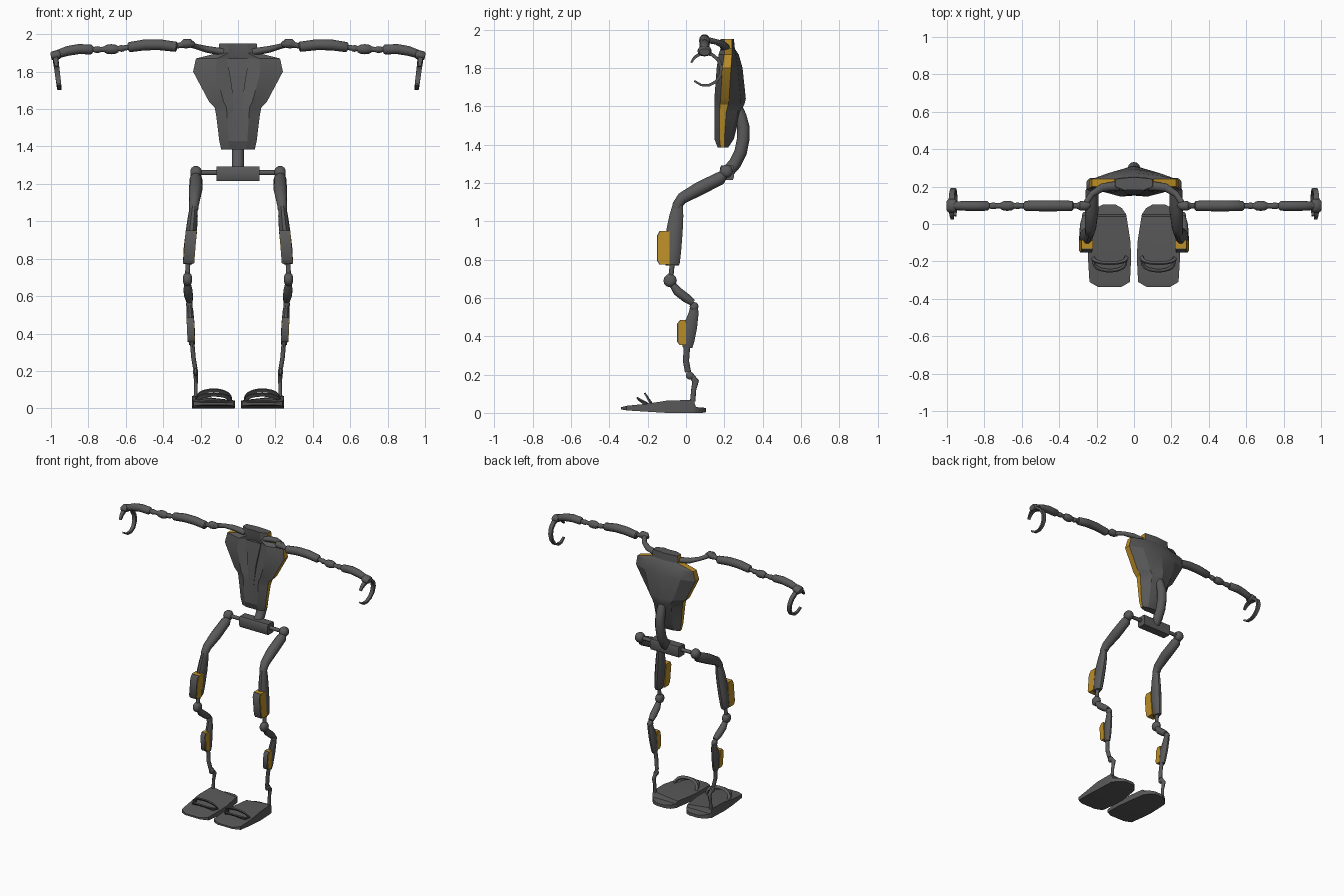
import bpy, bmesh, math
from mathutils import Vector

V = Vector


def material(name, color):
    m = bpy.data.materials.new(name)
    m.diffuse_color = color
    return m


GREY = material("dark_grey", (0.1, 0.1, 0.1, 1))
ORANGE = material("orange_trim", (0.5, 0.27, 0.02, 1))


def loft(name, rings, mirror=True, mat=GREY, accent=(), angle=40):
    """Skin a stack of equal-sized rings and cap both ends."""
    bm = bmesh.new()
    rows = [[bm.verts.new(p) for p in r] for r in rings]
    n = len(rows[0])
    for a, b in zip(rows, rows[1:]):
        for j in range(n):
            k = (j + 1) % n
            f = bm.faces.new((a[j], a[k], b[k], b[j]))
            f.material_index = 1 if j in accent else 0
    bm.faces.new(rows[0])
    bm.faces.new(rows[-1])
    bmesh.ops.recalc_face_normals(bm, faces=bm.faces)
    me = bpy.data.meshes.new(name)
    bm.to_mesh(me)
    bm.free()
    me.materials.append(mat)
    me.materials.append(ORANGE)
    me.shade_smooth()
    me.set_sharp_from_angle(angle=math.radians(angle))
    ob = bpy.data.objects.new(name, me)
    bpy.context.collection.objects.link(ob)
    if mirror:
        ob.modifiers.new("mirror", "MIRROR").use_mirror_merge = False
    return ob


def limb(name, pts, side=(1, 0, 0), n=12, turn=0.0, **kw):
    """Tube through points (x, y, z, half width along side, half depth)."""
    c = [V(p[:3]) for p in pts]
    rings = []
    for i, p in enumerate(pts):
        t = (c[min(i + 1, len(c) - 1)] - c[max(i - 1, 0)]).normalized()
        u = V(side)
        u = (u - t * u.dot(t)).normalized()
        w = t.cross(u)
        ra, rb = p[3], p[-1]
        rings.append([c[i] + u * ra * math.cos(turn + math.tau * j / n)
                      + w * rb * math.sin(turn + math.tau * j / n) for j in range(n)])
    return loft(name, rings, **kw)


def boxring(x0, x1, y0, y1, z):
    return [V((x0, y0, z)), V((x1, y0, z)), V((x1, y1, z)), V((x0, y1, z))]


# torso shell: z, half width, front centre, front, rim front, rim back, back, back ridge
rows = [
    (1.385, .09, .168, .165, .18, .20, .215, .22),
    (1.43, .10, .152, .148, .175, .20, .235, .25),
    (1.57, .117, .158, .148, .175, .21, .27, .285),
    (1.61, .125, .162, .148, .178, .22, .285, .305),
    (1.64, .155, .165, .148, .18, .225, .285, .312),
    (1.80, .24, .19, .16, .19, .235, .27, .295),
    (1.87, .225, .20, .17, .20, .24, .26, .275),
    (1.90, .105, .19, .18, .20, .24, .25, .255),
    (1.95, .10, .185, .18, .20, .24, .245, .25)]
rings = []
for z, w, fc, f, r0, r1, b, bc in rows:
    half = [(0, fc), (.5 * w, f), (w, r0), (w, r1), (.6 * w, b), (0, bc)]
    ring = half + [(-x, y) for x, y in reversed(half[1:-1])]
    rings.append([V((x, y, z)) for x, y in ring])
loft("torso", rings, mirror=False, accent=(2, 7), angle=20)

# breastbone wedge
loft("sternum", [boxring(-.02, .02, .152, .19, 1.57),
                 boxring(-.035, .035, .158, .2, 1.72),
                 boxring(-.06, .06, .178, .22, 1.87)], mirror=False)

# curved spine and pelvis
limb("spine", [(0, .21, 1.25, .033), (0, .255, 1.30, .033), (0, .285, 1.36, .033),
               (0, .299, 1.43, .033), (0, .299, 1.49, .033), (0, .285, 1.55, .03),
               (0, .262, 1.61, .025)], mirror=False)
loft("pelvis", [boxring(-.115, .115, .185, .245, 1.215),
                boxring(-.115, .115, .178, .25, 1.23),
                boxring(-.115, .115, .178, .25, 1.28),
                boxring(-.115, .115, .185, .245, 1.292)], mirror=False)
limb("hip_rod", [(-.225, .21, 1.26, .013), (.225, .21, 1.26, .013)],
     side=(0, 1, 0), mirror=False)


def ball(name, x, y, z, rx, r):
    """Rounded joint with its axis along x."""
    s = [(-1, .35), (-.8, .7), (-.35, .97), (.35, .97), (.8, .7), (1, .35)]
    limb(name, [(x + rx * a, y, z, r * b) for a, b in s], side=(0, 1, 0))


# legs from hip to ankle
ball("hip_joint", .225, .21, 1.26, .03, .036)
limb("upper_thigh", [(.225, .20, 1.245, .022), (.225, .18, 1.225, .034),
                     (.226, .07, 1.17, .036), (.232, -.02, 1.12, .03),
                     (.236, -.045, 1.085, .026), (.237, -.05, 1.06, .024)])
limb("thigh", [(.236, -.042, 1.085, .02, .028), (.241, -.05, 1.03, .026, .038),
               (.249, -.06, .95, .03, .045), (.259, -.068, .86, .031, .046),
               (.267, -.072, .785, .027, .042), (.268, -.072, .77, .022, .037)], n=10)
limb("knee_pin_upper", [(.268, -.072, .775, .013), (.27, -.08, .70, .013)])
ball("knee_joint", .27, -.083, .69, .025, .036)
limb("shin_upper", [(.27, -.075, .675, .016), (.268, -.045, .635, .024),
                    (.264, .0, .60, .024), (.26, .035, .575, .018)])
ball("shin_joint", .26, .042, .555, .017, .024)
limb("calf", [(.26, .043, .56, .014, .02), (.257, .04, .52, .018, .027),
              (.253, .022, .45, .021, .038), (.248, .01, .37, .019, .034),
              (.246, .008, .34, .015, .026)], n=10)
limb("lower_shin", [(.245, .005, .35, .012, .017), (.238, .0, .27, .012, .016),
                    (.229, .01, .215, .012, .016)])
ball("ankle_joint", .227, .02, .195, .014, .022)
limb("ankle_strut", [(.227, .025, .20, .01, .013), (.225, .05, .165, .012, .018),
                     (.225, .04, .12, .009, .013), (.226, .035, .06, .011, .014)])


def pad(name, lo, hi, hw, y0, y1):
    """Orange guard with a grey face plate; lo and hi are (x, z)."""
    for tag, a, b, mat, e in (("", y0 + .006, y1, ORANGE, 0),
                              ("_face", y0, y0 + .007, GREY, .003)):
        steps = [(0, .012), (.12, 0), (.85, 0), (1, .015)]
        loft(name + tag, [boxring(lo[0] + (hi[0] - lo[0]) * s - hw + e,
                                  lo[0] + (hi[0] - lo[0]) * s + hw - e,
                                  a + d, b, lo[1] + (hi[1] - lo[1]) * s)
                          if not tag else
                          boxring(lo[0] + (hi[0] - lo[0]) * s - hw + e,
                                  lo[0] + (hi[0] - lo[0]) * s + hw - e,
                                  a + d, b + d, lo[1] + (hi[1] - lo[1]) * s)
                          for s, d in steps], mat=mat)


pad("thigh_pad", (.264, .775), (.25, .95), .03, -.152, -.085)
pad("calf_pad", (.25, .355), (.255, .485), .02, -.046, .0)

# feet: y, inner x, outer x, bottom z, inner top z, outer top z
foot = [(-.338, .07, .19, .018, .03, .03), (-.31, .022, .238, .013, .036, .037),
        (-.20, .016, .245, .006, .04, .048), (-.10, .018, .246, 0, .042, .064),
        (.04, .04, .24, 0, .045, .068), (.052, .042, .235, 0, .03, .03),
        (.085, .065, .205, 0, .028, .028), (.105, .10, .165, .004, .025, .025)]
loft("foot", [[V((a, y, z0)), V((b, y, z0)), V((b, y, za)), V((a, y, zb))]
              for y, a, b, z0, zb, za in foot], angle=25)


# foot straps
def strap(name, y, lean, h, hw):
    pts = []
    for i in range(11):
        a = math.pi * i / 10
        s = math.sin(a) ** .7 if 0 < i < 10 else 0
        pts.append((.13 - hw * math.cos(a), y - lean * s, .038 + h * s, .014, .006))
    limb(name, pts, side=(0, .6, -.8), n=4, turn=math.pi / 4)


strap("strap_back", -.175, .035, .058, .09)
strap("strap_front", -.195, .055, .035, .085)

# arms from shoulder to wrist
ARM = .097
S = (0, 1, 0)
limb("collar_link", [(.08, .205, 1.905, .026, .02), (.17, .195, 1.92, .022, .018),
                     (.225, .16, 1.935, .017, .014), (.255, .115, 1.945, .016, .016)], side=S)
limb("shoulder_joint", [(.235, .105, 1.945, .012), (.255, ARM, 1.95, .024),
                        (.285, ARM, 1.95, .026), (.305, ARM, 1.942, .015),
                        (.34, ARM, 1.935, .014)], side=S)
limb("upper_arm", [(.325, ARM, 1.932, .02), (.332, ARM, 1.933, .027),
                   (.42, ARM, 1.944, .029), (.50, ARM, 1.943, .029),
                   (.58, ARM, 1.931, .027), (.588, ARM, 1.93, .02)], side=S)
limb("elbow_rod", [(.58, ARM, 1.93, .014), (.68, ARM, 1.92, .014),
                   (.79, ARM, 1.918, .014)], side=S)
for nm, x0, x1, z in (("elbow_cuff", .605, .64, 1.924), ("elbow_joint", .64, .715, 1.92),
                      ("forearm_cuff", .73, .775, 1.918)):
    r = .027 if nm == "elbow_joint" else .018
    limb(nm, [(x0 + (x1 - x0) * s, ARM, z, r * k)
              for s, k in ((0, .6), (.2, .9), (.5, 1), (.8, .9), (1, .6))], side=S)
limb("forearm", [(.775, ARM, 1.917, .018), (.785, ARM, 1.918, .026),
                 (.85, ARM, 1.921, .027), (.91, ARM, 1.911, .026),
                 (.965, ARM, 1.893, .022), (.972, ARM, 1.891, .017)], side=S)

# wrist plate and hooked hand
limb("wrist", [(.95, ARM, 1.893, .03, .02), (.958, ARM, 1.892, .036, .025),
               (.99, ARM, 1.884, .036, .025), (1.0, ARM, 1.882, .028, .018)], side=S)


def finger(name, a0, a1):
    pts = []
    for i in range(9):
        a = math.radians(a0 + (a1 - a0) * i / 8)
        z = 1.792 + .085 * math.sin(a)
        taper = 1 - .45 * (i / 8) ** 2
        pts.append((.955 + .022 * (z - 1.71) / .17, .102 + .082 * math.cos(a), z,
                    .021 * taper, .013 * taper))
    limb(name, pts, n=4, turn=math.pi / 4)


finger("thumb_hook", 85, 155)
finger("finger_hook", 95, -135)
